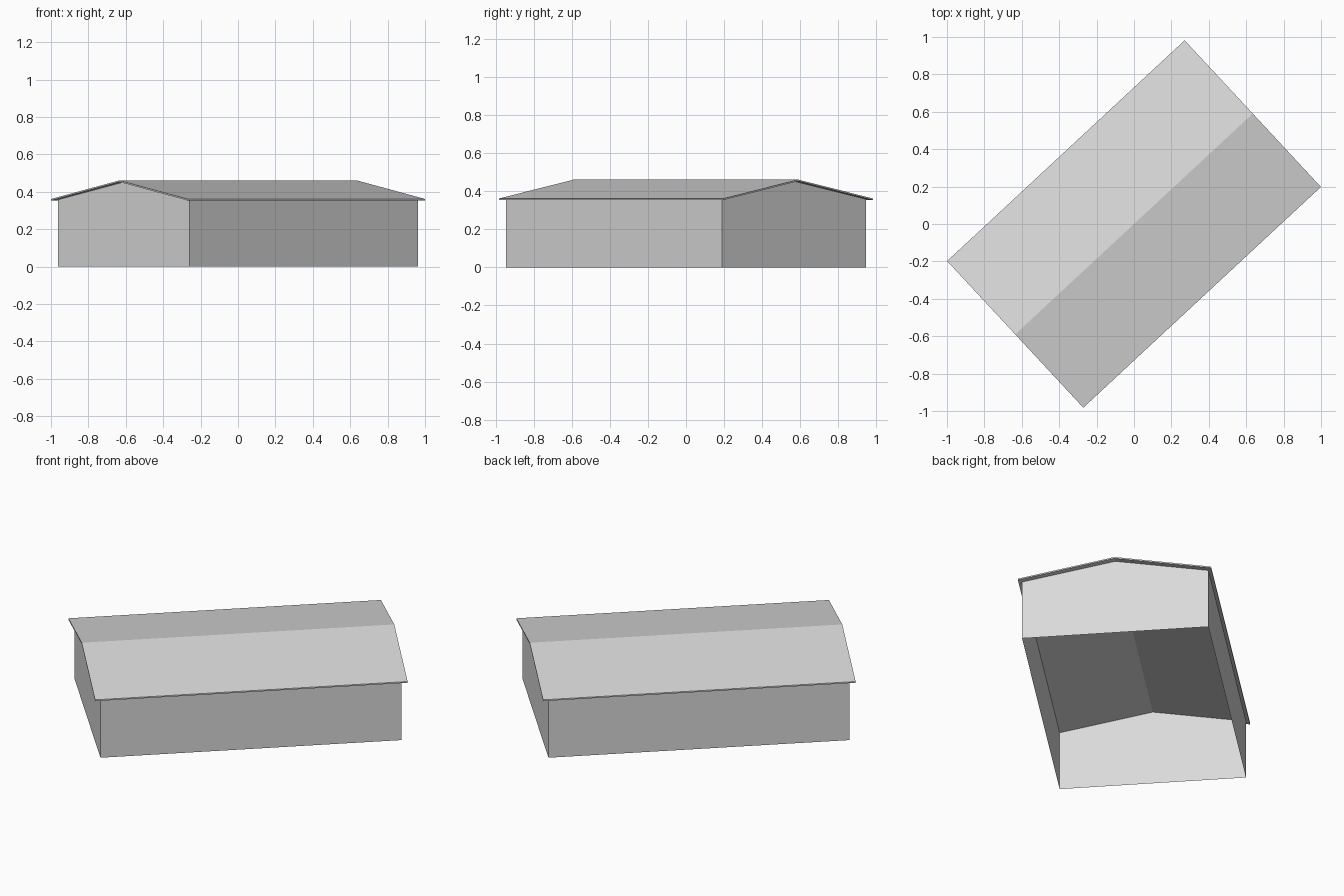
import bpy
import bmesh
import math
from mathutils import Matrix

cube = bpy.data.objects.get("Cube")
if cube:
    bpy.data.objects.remove(cube, do_unlink=True)

ANGLE = math.atan2(1.18, 1.27)      # heading of the ridge in plan
RIDGE, EAVE = 0.461, 0.362          # heights of the roof's upper surface
THICK = 0.008
ROOF_L, ROOF_W = 0.867, 0.535       # half length and half width
WALL_L, WALL_W = 0.835, 0.516

grey = bpy.data.materials.new("light_grey")
grey.use_nodes = True
colour = (0.7, 0.7, 0.7, 1)
grey.diffuse_color = colour
grey.node_tree.nodes["Principled BSDF"].inputs["Base Color"].default_value = colour


def extrude_profile(name, profile, half_length, closed):
    """Sweep a (y, z) profile along the ridge and cap both ends."""
    bm = bmesh.new()
    near, far = ([bm.verts.new((s * half_length, y, z)) for y, z in profile]
                 for s in (-1, 1))
    count = len(profile)
    for i in range(count if closed else count - 1):
        j = (i + 1) % count
        bm.faces.new((near[i], near[j], far[j], far[i]))
    bm.faces.new(near[::-1])
    bm.faces.new(far)
    bmesh.ops.recalc_face_normals(bm, faces=bm.faces)
    bm.transform(Matrix.Rotation(ANGLE, 4, "Z"))
    mesh = bpy.data.meshes.new(name)
    bm.to_mesh(mesh)
    bm.free()
    mesh.materials.append(grey)
    obj = bpy.data.objects.new(name, mesh)
    bpy.context.collection.objects.link(obj)
    return obj


# Walls with gables: a shell open underneath, meeting the roof's underside
under = RIDGE - THICK
wall_top = under - (RIDGE - EAVE) * WALL_W / ROOF_W
extrude_profile("walls", [(-WALL_W, 0), (-WALL_W, wall_top), (0, under - 0.001),
                          (WALL_W, wall_top), (WALL_W, 0)], WALL_L, False)

# Thin pitched roof overhanging on all sides
top = [(-ROOF_W, EAVE), (0, RIDGE), (ROOF_W, EAVE)]
extrude_profile("roof", top + [(y, z - THICK) for y, z in reversed(top)], ROOF_L, True)
